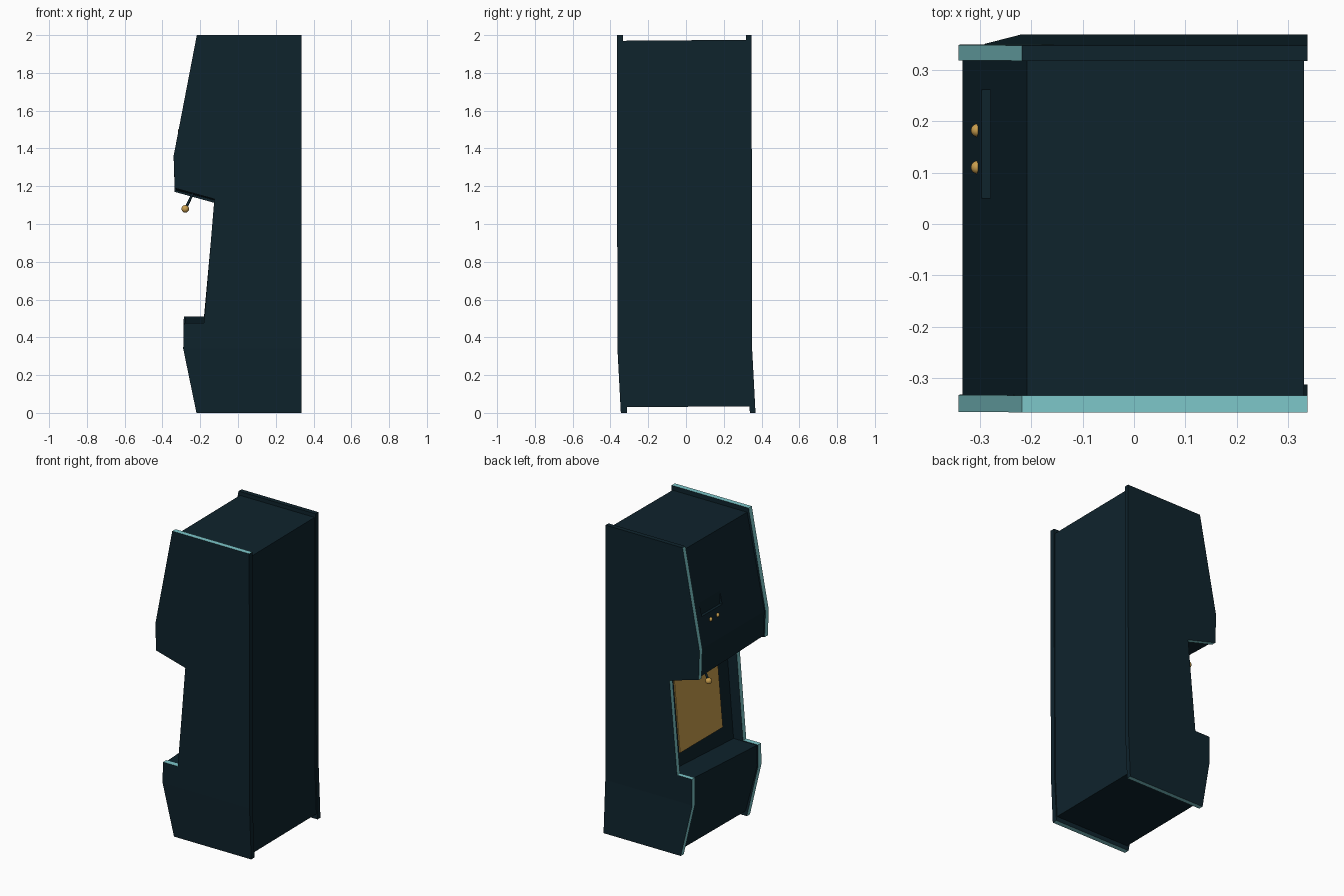
import bpy, bmesh
from mathutils import Vector

cube = bpy.data.objects.get("Cube")
if cube:
    bpy.data.objects.remove(cube, do_unlink=True)


def material(name, rgb):
    m = bpy.data.materials.new(name)
    m.use_nodes = True
    m.diffuse_color = (*rgb, 1)
    m.node_tree.nodes["Principled BSDF"].inputs["Base Color"].default_value = (*rgb, 1)
    return m


NAVY = material("dark_navy", (0.0045, 0.0168, 0.0255))
TEAL = material("teal_trim", (0.205, 0.57, 0.59))
GOLD = material("warm_gold", (0.58, 0.34, 0.075))

BEND = 0.34                  # height below which the cabinet leans sideways
Y0, Y1 = -0.333, 0.317       # inner faces of the two side panels


def lean(z):
    """Sideways shift of the cabinet at height z."""
    if z < BEND:
        return 0.003 + 0.018 * (BEND - z) / BEND
    return 0.003 * (2 - z) / (2 - BEND)


def finish(bm, name, mats):
    bmesh.ops.recalc_face_normals(bm, faces=bm.faces)
    mesh = bpy.data.meshes.new(name)
    bm.to_mesh(mesh)
    bm.free()
    for m in mats:
        mesh.materials.append(m)
    obj = bpy.data.objects.new(name, mesh)
    bpy.context.scene.collection.objects.link(obj)
    return obj


def loft(name, low, high, ya, yb, mats, rule=None):
    """Solid between two matching xz profiles, bent along the lean."""
    bm = bmesh.new()
    a = [bm.verts.new((x, ya, z)) for x, z in low]
    b = [bm.verts.new((x, yb, z)) for x, z in high]
    bm.faces.new(a)
    bm.faces.new(b[::-1])
    for i in range(len(a)):
        j = (i + 1) % len(a)
        bm.faces.new((a[j], a[i], b[i], b[j]))
    bmesh.ops.recalc_face_normals(bm, faces=bm.faces)
    if rule:
        for f in bm.faces:
            f.material_index = rule(f)
    bmesh.ops.bisect_plane(bm, geom=bm.verts[:] + bm.edges[:] + bm.faces[:],
                           plane_co=(0, 0, BEND), plane_no=(0, 0, 1))
    for v in bm.verts:
        v.co.y += lean(v.co.z)
    return finish(bm, name, mats)


def panel_profile(ledge, over):
    return [(-0.22, 0), (0.337, 0), (0.337, 2), (-0.218, 2), (-0.341, 1.36),
            (-0.335, over), (-0.125, over - 0.058), (-0.18, ledge),
            (-0.287, ledge), (-0.29, BEND)]


def body_profile(ledge, over, rise):
    return [(-0.21, 0.03 + rise), (0.33, 0.03 + rise), (0.33, 1.97 + rise),
            (-0.208, 1.97 + rise), (-0.333, 1.36), (-0.327, over + 0.008),
            (-0.055, over - 0.062), (-0.112, ledge - 0.004),
            (-0.28, ledge - 0.004), (-0.283, BEND)]


def trim_rule(top_trim):
    """Teal on the edge band, except the back and possibly the top."""
    def rule(f):
        n = f.normal
        if abs(n.y) > 0.5 or n.x > 0.9:
            return 0
        if n.z > 0.9 and f.calc_center_median().z > 1.9 and not top_trim:
            return 0
        return 1
    return rule


# Side panels with coloured edge trim
for name, ledge, over, ya, yb, top in (
        ("right_side_panel", 0.475, 1.19, -0.366, Y0, True),
        ("left_side_panel", 0.51, 1.17, Y1, 0.347, False)):
    prof = panel_profile(ledge, over)
    loft(name, prof, prof, ya, yb, [NAVY, TEAL], trim_rule(top))

# Cabinet body between the panels
body = loft("cabinet_body", body_profile(0.475, 1.19, 0),
            body_profile(0.51, 1.17, 0.005), Y0, Y1, [NAVY])

# Coin return recess cut into the sloping front
box = [(-0.42, 1.54), (-0.279, 1.54), (-0.279, 1.65), (-0.42, 1.65)]
cutter = loft("coin_recess_cutter", box, box, 0.05, 0.26, [NAVY])
cutter.hide_render = True
mod = body.modifiers.new("coin_recess", "BOOLEAN")
mod.operation = "DIFFERENCE"
mod.solver = "EXACT"
mod.object = cutter
bpy.context.view_layer.objects.active = body
bpy.ops.object.modifier_apply(modifier=mod.name)
bpy.data.objects.remove(cutter, do_unlink=True)

# Screen plate on the slanted wall of the opening
wall = lambda z: -0.112 + 0.057 * (z - 0.49) / 0.625
screen = [(wall(z) + d, z) for z, d in
          ((0.585, -0.007), (1.085, -0.007), (1.085, 0.002), (0.585, 0.002))]
loft("screen", screen, screen, -0.225, 0.215, [GOLD])


def ball(name, centre, radius):
    bm = bmesh.new()
    bmesh.ops.create_uvsphere(bm, u_segments=16, v_segments=10, radius=radius)
    bmesh.ops.translate(bm, verts=bm.verts, vec=centre)
    for f in bm.faces:
        f.smooth = True
    return finish(bm, name, [GOLD])


# Coin buttons
for i, y in enumerate((0.11, 0.182)):
    ball(f"coin_button_{i + 1}", (-0.304, y, 1.495), 0.013)

# Joystick hanging under the control shelf
tip, root = Vector((-0.279, 0.165, 1.08)), Vector((-0.235, 0.165, 1.17))
ball("joystick_knob", tip, 0.02)
axis = root - tip
bm = bmesh.new()
bmesh.ops.create_cone(bm, cap_ends=True, segments=12, radius1=0.007,
                      radius2=0.007, depth=axis.length)
bmesh.ops.rotate(bm, verts=bm.verts,
                 matrix=axis.to_track_quat("Z", "Y").to_matrix())
bmesh.ops.translate(bm, verts=bm.verts, vec=(tip + root) / 2)
for f in bm.faces:
    f.smooth = len(f.verts) == 4
finish(bm, "joystick_stick", [NAVY])
